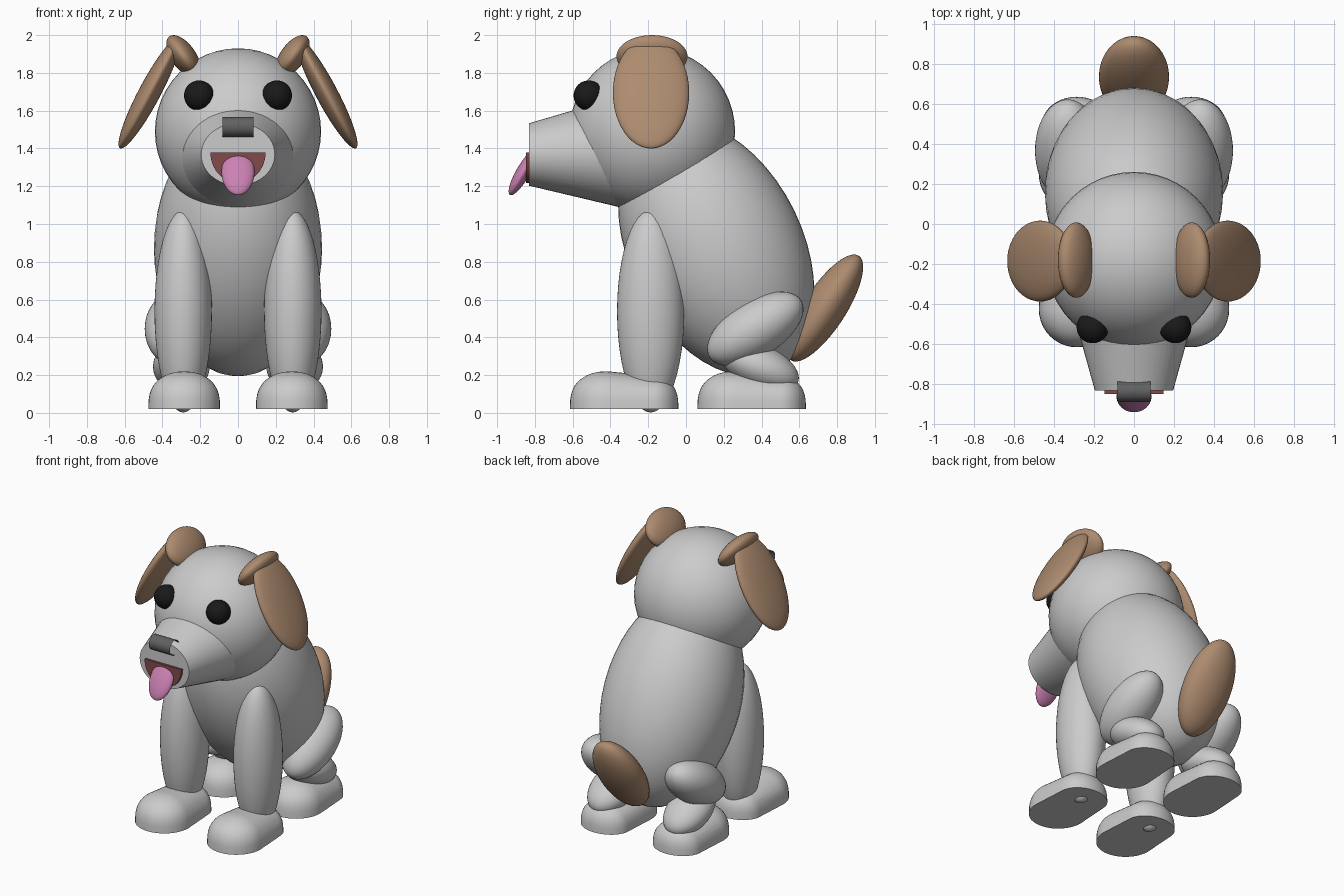
import bpy, bmesh
from math import radians, sin, cos, pi

if "Cube" in bpy.data.objects:
    bpy.data.objects.remove(bpy.data.objects["Cube"])


def material(name, rgb):
    m = bpy.data.materials.new(name)
    m.diffuse_color = (*rgb, 1)
    m.use_nodes = True
    m.node_tree.nodes["Principled BSDF"].inputs["Base Color"].default_value = m.diffuse_color
    return m


BROWN = material("brown_fur", (0.42, 0.26, 0.16))
BLACK = material("eye_black", (0.01, 0.01, 0.01))
DARK = material("nose_grey", (0.12, 0.12, 0.12))
RED = material("mouth_red", (0.22, 0.07, 0.07))
PINK = material("tongue_pink", (0.60, 0.22, 0.45))


def finish(name, bm, mat=None, loc=(0, 0, 0), rot=(0, 0, 0), scale=(1, 1, 1)):
    bmesh.ops.recalc_face_normals(bm, faces=bm.faces)
    me = bpy.data.meshes.new(name)
    bm.to_mesh(me)
    bm.free()
    ob = bpy.data.objects.new(name, me)
    bpy.context.collection.objects.link(ob)
    ob.location, ob.scale = loc, scale
    ob.rotation_euler = [radians(a) for a in rot]
    if mat:
        me.materials.append(mat)
    bpy.ops.object.select_all(action='DESELECT')
    ob.select_set(True)
    bpy.context.view_layer.objects.active = ob
    bpy.ops.object.shade_smooth_by_angle(angle=radians(35))
    return ob


def blob(name, loc, semi, rot=(0, 0, 0), mat=None):
    bm = bmesh.new()
    bmesh.ops.create_uvsphere(bm, u_segments=48, v_segments=24, radius=1)
    return finish(name, bm, mat, loc, rot, semi)


def loft(name, rings, caps=True, mat=None):
    # skin a list of equally long point rings
    bm = bmesh.new()
    vs = [[bm.verts.new(p) for p in r] for r in rings]
    n = len(vs[0])
    for a, b in zip(vs, vs[1:]):
        for i in range(n):
            bm.faces.new((a[i], a[(i + 1) % n], b[(i + 1) % n], b[i]))
    if caps:
        bm.faces.new(vs[0])
        bm.faces.new(vs[-1])
    return finish(name, bm, mat)


def foot(name, x, y):
    # hull of a tall toe dome and a lower heel dome, flat sole
    bm = bmesh.new()
    for cy, sx, sy, sz in ((-0.425, 0.19, 0.19, 0.20), (-0.18, 0.175, 0.14, 0.175)):
        for j in range(13):
            t = j / 12 * pi / 2
            for i in range(40):
                a = 2 * pi * i / 40
                bm.verts.new((sx * cos(t) * cos(a), cy + sy * cos(t) * sin(a),
                              0.02 + sz * sin(t) ** 0.7))
    bmesh.ops.remove_doubles(bm, verts=bm.verts, dist=1e-5)
    res = bmesh.ops.convex_hull(bm, input=bm.verts)
    inner = {v for v in res["geom_interior"] if isinstance(v, bmesh.types.BMVert)}
    inner |= {v for v in bm.verts if not v.link_faces}
    bmesh.ops.delete(bm, geom=list(inner), context='VERTS')
    return finish(name, bm, None, (x, y, 0))


# torso and head
blob("body", (0, 0.16, 0.87), (0.445, 0.46, 0.718), (26, 0, 0))
blob("head", (0, -0.178, 1.49), (0.44, 0.438, 0.44))
blob("tail", (0, 0.735, 0.555), (0.175, 0.112, 0.33), (-33, 0, 0), BROWN)

# snout: tapered elliptical cone
ring = [2 * pi * i / 48 for i in range(48)]
loft("snout", [[(sx * cos(a), y, cz + sz * sin(a)) for a in ring]
               for y, cz, sx, sz in ((-0.832, 1.368, 0.195, 0.165),
                                     (-0.33, 1.382, 0.335, 0.298))])

# nose: open tube lying across the snout
loft("nose", [[(x, -0.835 + 0.053 * cos(a), 1.514 + 0.053 * sin(a)) for a in ring]
              for x in (-0.083, 0.083)], False, DARK)

# mouth: thin half disc
half = [pi + pi * i / 24 for i in range(25)]
loft("mouth", [[(0.146 * cos(a), y, 1.378 + 0.16 * sin(a)) for a in half]
               for y in (-0.848, -0.815)], True, RED)
blob("tongue", (0, -0.862, 1.275), (0.087, 0.037, 0.14), (-30, 0, 0), PINK)

# paired parts
for side, s in (("left", 1), ("right", -1)):
    blob(f"{side}_eye", (s * 0.206, -0.515, 1.68), (0.08, 0.08, 0.08), mat=BLACK)
    blob(f"{side}_ear_base", (s * 0.288, -0.18, 1.887), (0.065, 0.188, 0.13),
         (0, s * 35, 0), BROWN)
    blob(f"{side}_ear_flap", (s * 0.468, -0.185, 1.695), (0.058, 0.202, 0.333),
         (0, -s * 28, 0), BROWN)
    blob(f"{side}_front_leg", (s * 0.29, -0.187, 0.537), (0.152, 0.178, 0.535))
    foot(f"{side}_front_foot", s * 0.285, 0)
    blob(f"{side}_thigh", (s * 0.33, 0.367, 0.445), (0.164, 0.286, 0.148), (32, 0, 0))
    blob(f"{side}_lower_hind_leg", (s * 0.30, 0.39, 0.245), (0.15, 0.22, 0.115), (-23, 0, 0))
    foot(f"{side}_hind_foot", s * 0.285, 0.675)
